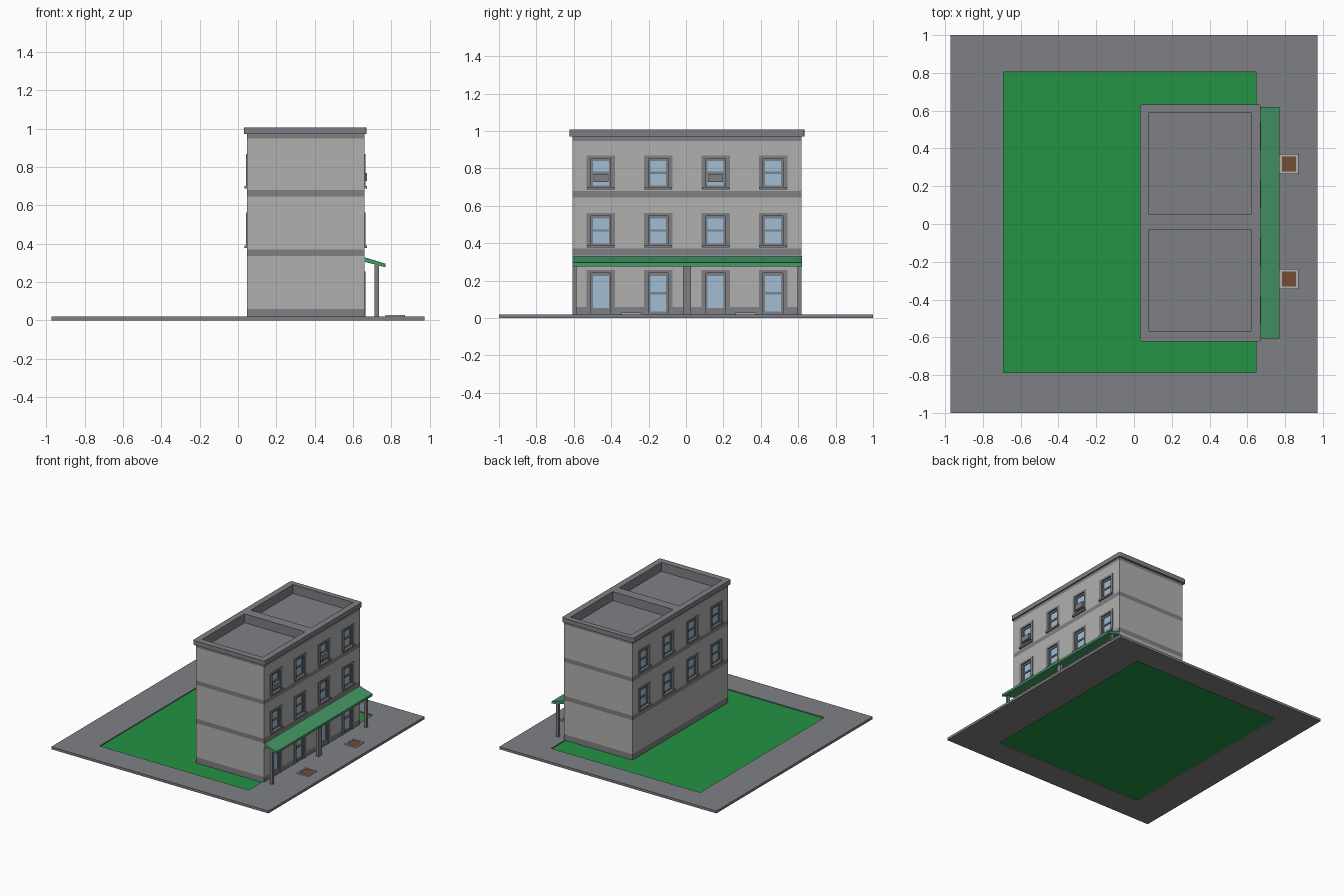
import bpy, bmesh
from mathutils import Vector

if "Cube" in bpy.data.objects:
    bpy.data.objects.remove(bpy.data.objects["Cube"])


def material(name, r, g, b):
    m = bpy.data.materials.new(name)
    lin = [((c / 255 + 0.055) / 1.055) ** 2.4 for c in (r, g, b)]
    m.diffuse_color = (*lin, 1)
    m.use_nodes = True
    m.node_tree.nodes["Principled BSDF"].inputs["Base Color"].default_value = m.diffuse_color
    return m


TRIM = material("dark grey", 127, 128, 132)
WALL = material("light grey", 176, 176, 175)
GRASS = material("grass green", 35, 146, 67)
AWNING = material("awning green", 69, 152, 102)
GLASS = material("pale blue glass", 160, 190, 212)
SOIL = material("brown soil", 116, 76, 54)


def finish(name, bm, *mats):
    bmesh.ops.recalc_face_normals(bm, faces=bm.faces)
    me = bpy.data.meshes.new(name)
    bm.to_mesh(me)
    bm.free()
    for m in mats:
        me.materials.append(m)
    ob = bpy.data.objects.new(name, me)
    bpy.context.collection.objects.link(ob)
    return ob


def box_mesh(boxes):
    """Boxes given as (x0, x1, y0, y1, z0, z1)."""
    bm = bmesh.new()
    for b in boxes:
        lo = Vector((min(b[0], b[1]), b[2], b[4]))
        hi = Vector((max(b[0], b[1]), b[3], b[5]))
        for v in bmesh.ops.create_cube(bm, size=1)["verts"]:
            v.co = Vector([(l + h) / 2 + c * (h - l) for l, h, c in zip(lo, hi, v.co)])
    return bm


def boxes(name, lst, *mats):
    return finish(name, box_mesh(lst), *mats)


def cut(ob, cutter):
    mod = ob.modifiers.new("cut", 'BOOLEAN')
    mod.operation = 'DIFFERENCE'
    mod.solver = 'EXACT'
    mod.object = cutter
    bpy.context.view_layer.objects.active = ob
    bpy.ops.object.modifier_apply(modifier=mod.name)


# Pavement with a lawn opening
pavement = boxes("pavement", [(-.972, .972, -1, 1, 0, .02)], TRIM)
lawn_cut = boxes("lawn_cutter", [(-.69, .645, -.785, .805, -.1, .1)], TRIM)
cut(pavement, lawn_cut)
bpy.data.objects.remove(lawn_cut)
boxes("lawn", [(-.69, .645, -.785, .805, .006, .012)], GRASS)

# Building extents, openings and their fittings
X0, X1, Y0, Y1 = .047, .66, -.607, .617
MID = .005
cutters, glass, sashes, surrounds, sills = [], [], [], [], []
W, D = .0525, .02      # half width of opening, reveal depth


def opening(x, s, y, z0, z1, sill, bar, panel=0):
    def add(lst, d0, d1, a, b, c, d):
        lst.append((x + s * d0, x + s * d1, y + a, y + b, c, d))
    add(cutters, -D, .05, -W, W, z0, z1)
    add(glass, -D - .002, -D + .005, -W, W, z0, z1)
    # sash frame
    f, d0, d1 = .01, -D, -D + .012
    low = z0 + f + panel
    add(sashes, d0, d1, -W, -W + f, z0, z1)
    add(sashes, d0, d1, W - f, W, z0, z1)
    add(sashes, d0, d1, -W + f, W - f, z1 - .014, z1)
    add(sashes, d0, d1, -W + f, W - f, z0, low)
    if bar:
        zb = z0 + (z1 - z0) * .5
        add(sashes, d0, d1, -W + f, W - f, zb - .006, zb + .006)
    # flat surround on the wall
    base = z0 - .013 if sill else .02
    add(surrounds, -.003, .004, -.076, -W, base, z1 + .016)
    add(surrounds, -.003, .004, W, .076, base, z1 + .016)
    add(surrounds, -.003, .004, -W, W, z1, z1 + .016)
    if sill:
        add(sills, -D, .013, -.074, .074, z0 - .013, z0 + .002)


COLS = [MID + .307 * (i - 1.5) for i in range(4)]
for y in COLS:
    for z0, z1 in ((.39, .547), (.70, .853)):
        opening(X1, 1, y, z0, z1, True, True)
        opening(X0, -1, y, z0, z1, True, True)
for i, y in enumerate(COLS):
    door = i % 2 == 0
    opening(X1, 1, y, .025, .24, False, not door, .02 if door else 0)

# Roof wells share the same cutter object
for y0, y1 in ((-.57, -.03), (.05, .59)):
    cutters.append((.08, .62, y0, y1, .935, 1.1))

cutter = boxes("opening_cutter", cutters, WALL, TRIM)
cutter.hide_render = True
for p in cutter.data.polygons:
    p.material_index = 1

# Walls, with bands coloured by height
BANDS = ((0, .06), (.335, .371), (.646, .68), (.948, 1))
bm = box_mesh([(X0, X1, Y0, Y1, .01, .975)])
for z in (.06, .335, .371, .646, .68, .948):
    bmesh.ops.bisect_plane(bm, geom=bm.verts[:] + bm.edges[:] + bm.faces[:],
                           plane_co=(0, 0, z), plane_no=(0, 0, 1))
for f in bm.faces:
    z = f.calc_center_median().z
    f.material_index = int(any(a < z < b for a, b in BANDS))
walls = finish("walls", bm, WALL, TRIM)
cut(walls, cutter)

# Cornice with slightly rounded corners
bm = box_mesh([(.031, .671, -.622, .633, .971, 1.007)])
upright = [e for e in bm.edges if abs(e.verts[0].co.z - e.verts[1].co.z) > .01]
bmesh.ops.bevel(bm, geom=upright, offset=.014, segments=3, profile=.5, affect='EDGES')
cornice = finish("cornice", bm, TRIM, TRIM)
cut(cornice, cutter)
bpy.data.objects.remove(cutter)

boxes("window_glass", glass, GLASS)
boxes("window_sashes", sashes, TRIM)
boxes("window_surrounds", surrounds, TRIM)
boxes("window_sills", sills, TRIM)

# Window cooling units on the top floor
boxes("cooling_units", [(X1 - D, .673, y - .04, y + .04, .728, .77)
                        for y in (COLS[0], COLS[2])], TRIM)

# Sloping awning on posts
bm = bmesh.new()
prof = [(.655, .331), (.77, .296), (.77, .277), (.655, .307)]
face = bm.faces.new([bm.verts.new((x, Y0, z)) for x, z in prof])
ext = bmesh.ops.extrude_face_region(bm, geom=[face])
for v in ext["geom"]:
    if isinstance(v, bmesh.types.BMVert):
        v.co.y = Y1 + .003
finish("awning", bm, AWNING)
boxes("awning_posts", [(.711, .734, a, b, .015, .295) for a, b in
                       ((Y0, Y0 + .022), (MID - .022, MID + .022), (Y1 - .022, Y1))], TRIM)

# Tree pits in the pavement
rims, soil = [], []
for y in (-.292, .318):
    a, b, c, d, t = .77, .87, y - .053, y + .053, .013
    rims += [(a, a + t, c, d, .015, .029), (b - t, b, c, d, .015, .029),
             (a + t, b - t, c, c + t, .015, .029), (a + t, b - t, d - t, d, .015, .029)]
    soil.append((a + t, b - t, c + t, d - t, .015, .024))
boxes("tree_pit_rims", rims, WALL)
boxes("tree_pit_soil", soil, SOIL)
